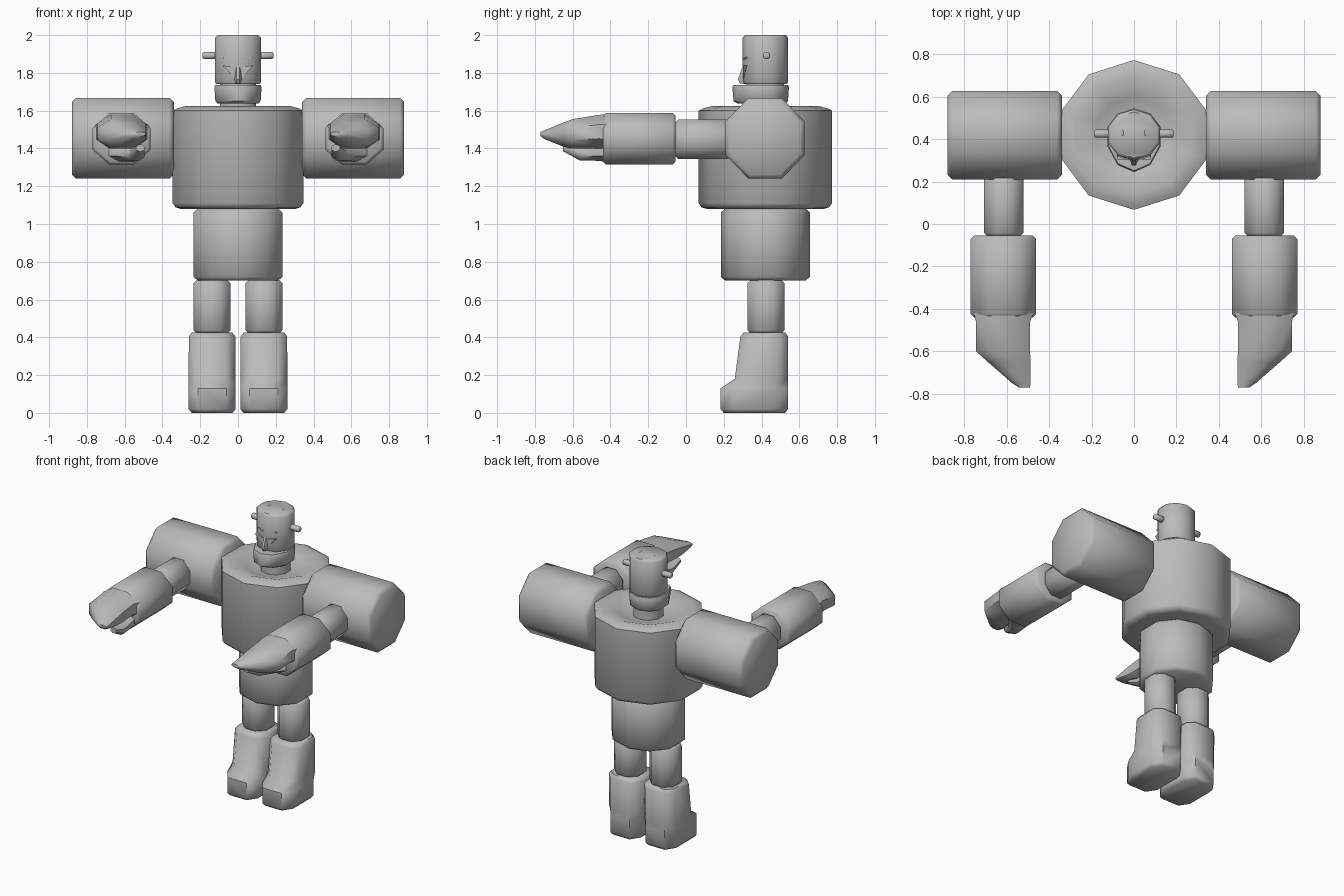
import bpy
import bmesh
from math import sin, cos, pi, radians

if "Cube" in bpy.data.objects:
    bpy.data.objects.remove(bpy.data.objects["Cube"], do_unlink=True)

grey = bpy.data.materials.new("plain_grey")
grey.use_nodes = True
grey.diffuse_color = (0.5, 0.5, 0.5, 1)
grey.node_tree.nodes["Principled BSDF"].inputs["Base Color"].default_value = (0.5, 0.5, 0.5, 1)

CY = 0.42  # depth of the body's vertical axis


def loft(name, rings, angle=50):
    """Skin equal-length rings of points, cap both ends and smooth the sides."""
    bm = bmesh.new()
    rows = [[bm.verts.new(p) for p in ring] for ring in rings]
    n = len(rows[0])
    for a, b in zip(rows, rows[1:]):
        for i in range(n):
            j = (i + 1) % n
            bm.faces.new((a[i], a[j], b[j], b[i]))
    bm.faces.new(rows[0])
    bm.faces.new(rows[-1])
    bmesh.ops.recalc_face_normals(bm, faces=bm.faces)
    mesh = bpy.data.meshes.new(name)
    bm.to_mesh(mesh)
    bm.free()
    mesh.materials.append(grey)
    obj = bpy.data.objects.new(name, mesh)
    bpy.context.collection.objects.link(obj)
    bpy.ops.object.select_all(action="DESELECT")
    obj.select_set(True)
    bpy.context.view_layer.objects.active = obj
    bpy.ops.object.shade_smooth_by_angle(angle=radians(angle))
    return obj


def turned(name, profile, wide=1.0, sides=10, front=1.0):
    """Upright turned part from (radius, z) pairs; front stretches its -y half."""
    rings = []
    for r, z in profile:
        ring = []
        for i in range(sides):
            a = 2 * pi * i / sides - pi / 2
            y = r * sin(a)
            ring.append((r * cos(a) * wide, CY + y * (front if y < 0 else 1), z))
        rings.append(ring)
    return loft(name, rings)


def eight(axis, t, u0, u1, v0, v1, side=1, corner=0.29):
    """Chamfered rectangle across an axis at position t, mirrored in x by side."""
    cu, cv = (u1 - u0) * corner, (v1 - v0) * corner
    pts = [(u0 + cu, v0), (u1 - cu, v0), (u1, v0 + cv), (u1, v1 - cv),
           (u1 - cu, v1), (u0 + cu, v1), (u0, v1 - cv), (u0, v0 + cv)]
    place = {"x": lambda u, v: (side * t, u, v),
             "y": lambda u, v: (side * u, t, v),
             "z": lambda u, v: (side * u, v, t)}[axis]
    return [place(u, v) for u, v in pts]


def tube(name, axis, t0, t1, u0, u1, v0, v1, side=1, b=0.018):
    """Eight-sided bar with bevelled ends."""
    rings = []
    for t, d in ((t0, b), (t0 + b, 0), (t1 - b, 0), (t1, b)):
        rings.append(eight(axis, t, u0 + d, u1 - d, v0 + d, v1 - d, side))
    return loft(name, rings)


# Trunk with a dished top, and waist
turned("torso", [(0.31, 1.08), (0.337, 1.088), (0.353, 1.11), (0.353, 1.60),
                 (0.33, 1.612), (0.28, 1.625), (0.18, 1.59), (0.12, 1.57)], wide=1.03)
turned("waist", [(0.212, 0.70), (0.236, 0.72), (0.236, 1.06), (0.215, 1.08)], wide=1.05)

# Neck, jaw and head
turned("neck", [(0.10, 1.55), (0.10, 1.75)])
turned("jaw", [(0.105, 1.637), (0.12, 1.65), (0.125, 1.725), (0.12, 1.737)],
       wide=1.05, front=1.4)
turned("head", [(0.115, 1.742), (0.121, 1.752), (0.121, 1.985), (0.108, 2.0)], wide=1.06)

# Nose wedge
loft("nose", [[(-w, 0.33, z), (-w * 0.3, y, z), (w * 0.3, y, z), (w, 0.33, z)]
              for z, y, w in ((1.745, 0.285, 0.02), (1.765, 0.275, 0.03),
                              (1.83, 0.298, 0.024), (1.865, 0.312, 0.012))], 30)

for side, word in ((1, "left"), (-1, "right")):
    # Face: angled cheek, slanted eye and frowning brow
    loft(word + "_cheek", [[(side * x, y, z) for x, z in
                            ((0.004, 1.75), (0.035, 1.79), (0.08, 1.84), (0.02, 1.83))]
                           for y in (0.34, 0.303)], 30)
    for part, z, h, y in (("eye", 1.848, 0.014, 0.315), ("brow", 1.868, 0.008, 0.303)):
        loft(f"{word}_{part}", [[(side * x, y + x * 0.3 + d, z + x * 0.12 + e)
                                 for x, e in ((0.02, 0), (0.078, 0), (0.078, h), (0.02, h))]
                                for d in (0, -0.009)], 30)
    # Ear stub and small slot plate on the crown
    tube(word + "_ear", "x", 0.10, 0.187, 0.407, 0.445, 1.873, 1.911, side, b=0.006)
    tube(word + "_crown_slot", "z", 1.996, 2.001, 0.05, 0.062, 0.415, 0.445, side, b=0.001)

    # Shoulder, upper arm and forearm
    tube(word + "_shoulder", "x", 0.34, 0.88, 0.21, 0.627, 1.24, 1.668, side, b=0.022)
    tube(word + "_upper_arm", "y", -0.06, 0.24, 0.522, 0.707, 1.345, 1.552, side)
    tube(word + "_forearm", "y", -0.44, -0.055, 0.462, 0.77, 1.315, 1.587, side, b=0.015)

    # Mitten fingers curling toward the inside, with a separate thumb
    loft(word + "_fingers", [eight("y", *r, side) for r in (
        (-0.42, 0.475, 0.755, 1.39, 1.58), (-0.46, 0.49, 0.745, 1.40, 1.578),
        (-0.60, 0.49, 0.745, 1.40, 1.555), (-0.65, 0.488, 0.69, 1.41, 1.537),
        (-0.75, 0.488, 0.575, 1.45, 1.495), (-0.77, 0.49, 0.545, 1.465, 1.487))])
    loft(word + "_thumb", [eight("y", *r, side) for r in (
        (-0.42, 0.50, 0.70, 1.33, 1.44), (-0.48, 0.50, 0.65, 1.335, 1.42),
        (-0.56, 0.495, 0.58, 1.335, 1.405), (-0.65, 0.495, 0.54, 1.385, 1.42))])

    # Leg and boot with a stepped toe
    tube(word + "_leg", "z", 0.42, 0.705, 0.04, 0.235, 0.325, 0.522, side)
    loft(word + "_boot", [eight("z", z, x0, x1, y0, y1, side, 0.2) for z, x0, x1, y0, y1 in (
        (0.0, 0.03, 0.245, 0.20, 0.525), (0.02, 0.012, 0.262, 0.183, 0.54),
        (0.13, 0.012, 0.262, 0.183, 0.54), (0.18, 0.012, 0.262, 0.258, 0.54),
        (0.405, 0.014, 0.260, 0.288, 0.54), (0.425, 0.03, 0.245, 0.305, 0.525))])
